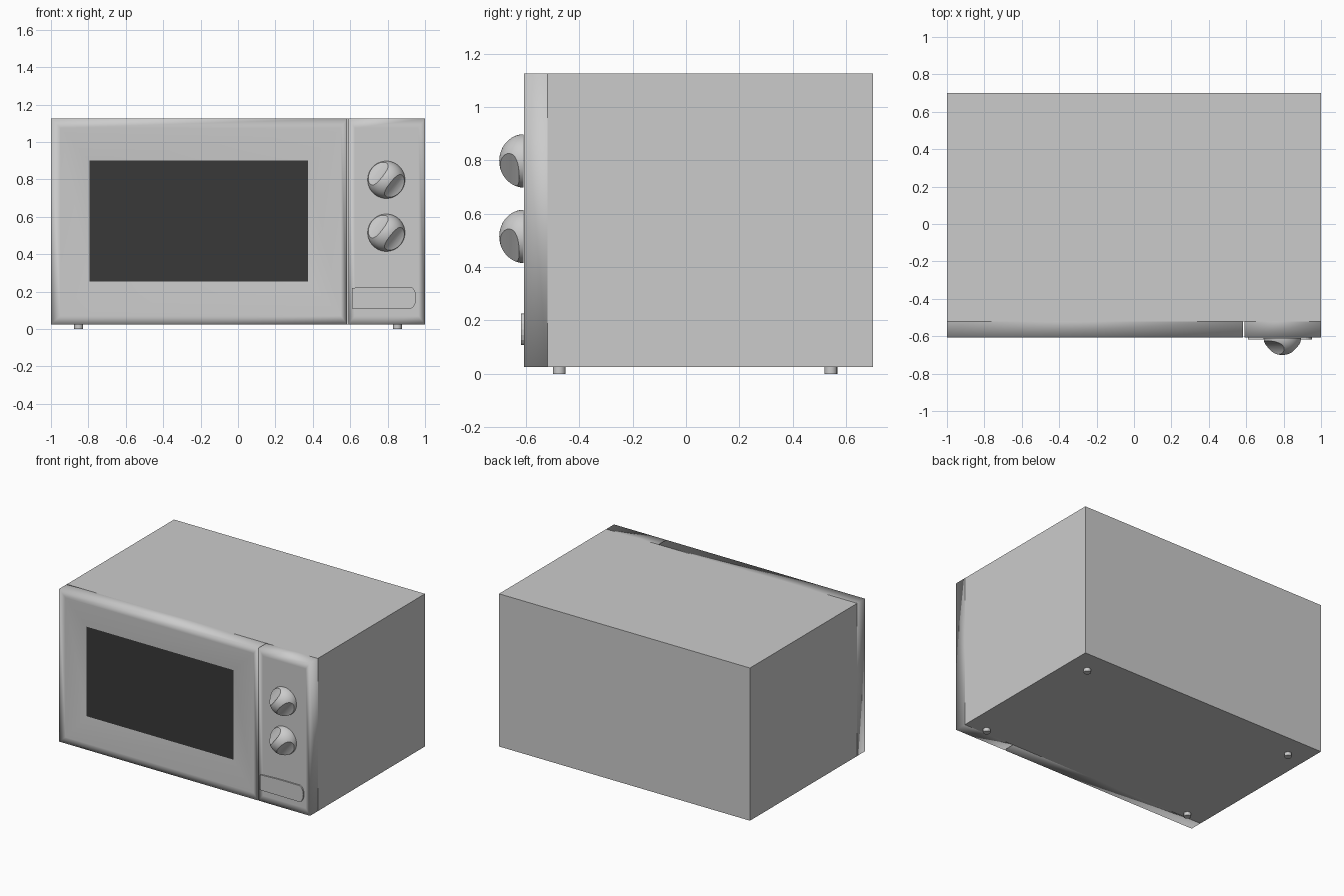
import bpy, bmesh, math
from mathutils import Matrix, Vector

if "Cube" in bpy.data.objects:
    bpy.data.objects.remove(bpy.data.objects["Cube"])


def finish(bm, name, smooth=False):
    bmesh.ops.recalc_face_normals(bm, faces=bm.faces)
    me = bpy.data.meshes.new(name)
    bm.to_mesh(me)
    bm.free()
    for p in me.polygons:
        p.use_smooth = smooth
    ob = bpy.data.objects.new(name, me)
    bpy.context.collection.objects.link(ob)
    return ob


def activate(ob):
    bpy.ops.object.select_all(action='DESELECT')
    ob.select_set(True)
    bpy.context.view_layer.objects.active = ob


def box(name, x0, x1, y0, y1, z0, z1):
    bm = bmesh.new()
    bmesh.ops.create_cube(bm, size=1)
    for v in bm.verts:
        v.co = ((x0 + x1) / 2 + v.co.x * (x1 - x0),
                (y0 + y1) / 2 + v.co.y * (y1 - y0),
                (z0 + z1) / 2 + v.co.z * (z1 - z0))
    return finish(bm, name)


def front_shell(name, rings, cap):
    """Loft rectangles (x0, x1, z0, z1, y) from back to front."""
    bm = bmesh.new()
    loops = [[bm.verts.new((x, y, z)) for x, z in
              ((x0, z0), (x1, z0), (x1, z1), (x0, z1))]
             for x0, x1, z0, z1, y in rings]
    for a, b in zip(loops, loops[1:]):
        for i in range(4):
            j = (i + 1) % 4
            bm.faces.new((a[i], a[j], b[j], b[i]))
    if cap:
        bm.faces.new(loops[-1])
    return finish(bm, name, True)


BOTTOM, TOP, SEAM, FRONT = 0.025, 1.125, -0.52, -0.608

# Cabinet
box("cabinet", -1, 1, SEAM, 0.70, BOTTOM, TOP)

# Door frame sloping gently in to the window
front_shell("door", [
    (-1, 0.583, BOTTOM, TOP, SEAM),
    (-1, 0.583, BOTTOM, TOP, FRONT),
    (-0.95, 0.55, 0.07, 1.075, FRONT),
    (-0.795, 0.375, 0.255, 0.90, FRONT + 0.02)], False)

# Dark window
window = box("window", -0.795, 0.375, FRONT + 0.02, FRONT + 0.03, 0.255, 0.90)
dark = bpy.data.materials.new("dark_glass")
dark.diffuse_color = (0.04, 0.04, 0.04, 1)
dark.use_nodes = True
dark.node_tree.nodes["Principled BSDF"].inputs["Base Color"].default_value = dark.diffuse_color
window.data.materials.append(dark)

# Control panel
front_shell("control_panel", [
    (0.59, 1, BOTTOM, TOP, SEAM),
    (0.59, 1, BOTTOM, TOP, FRONT),
    (0.625, 0.965, 0.07, 1.075, FRONT)], True)

# Door button with a bowed right end
bm = bmesh.new()
outline = [(0.61, 0.11), (0.92, 0.108)]
for i in range(1, 8):
    a = math.pi * (i / 8 - 0.5)
    outline.append((0.92 + 0.033 * math.cos(a), 0.167 + 0.058 * math.sin(a)))
outline += [(0.92, 0.226), (0.745, 0.226), (0.61, 0.22)]
face = bm.faces.new([bm.verts.new((x, FRONT + 0.01, z)) for x, z in outline])
ext = bmesh.ops.extrude_face_region(bm, geom=[face])["geom"]
bmesh.ops.translate(bm, vec=(0, -0.02, 0),
                    verts=[e for e in ext if isinstance(e, bmesh.types.BMVert)])
finish(bm, "door_button")

# Dial: dome with a scoop on each side, leaving a diagonal grip
bm = bmesh.new()
bmesh.ops.create_uvsphere(bm, u_segments=48, v_segments=24, radius=0.1)
bmesh.ops.scale(bm, vec=(1, 1, 0.92), verts=bm.verts)
cut = bmesh.ops.bisect_plane(bm, geom=bm.verts[:] + bm.edges[:] + bm.faces[:],
                             plane_co=(0, 0, 0.001), plane_no=(0, 0, 1),
                             clear_inner=True)
bmesh.ops.holes_fill(bm, edges=[e for e in bm.edges if e.is_boundary], sides=0)
dial = finish(bm, "upper_dial")

grip = math.radians(52)
for side in (-1, 1):
    bm = bmesh.new()
    bmesh.ops.create_cone(bm, cap_ends=True, segments=48, radius1=0.095,
                          radius2=0.095, depth=0.4,
                          matrix=Matrix.Rotation(math.pi / 2, 4, 'Y'))
    bmesh.ops.translate(bm, vec=(0, side * 0.119, 0.11), verts=bm.verts)
    bmesh.ops.rotate(bm, cent=(0, 0, 0), verts=bm.verts,
                     matrix=Matrix.Rotation(grip, 3, 'Z'))
    cutter = finish(bm, "dial_cutter")
    cutter.hide_render = True
    activate(dial)
    mod = dial.modifiers.new("scoop", 'BOOLEAN')
    mod.operation = 'DIFFERENCE'
    mod.solver = 'EXACT'
    mod.object = cutter
    bpy.ops.object.modifier_apply(modifier=mod.name)
    bpy.data.objects.remove(cutter)

activate(dial)
bpy.ops.object.shade_smooth_by_angle(angle=math.radians(30))
dial.rotation_euler = (math.pi / 2, 0, 0)
dial.location = (0.793, FRONT, 0.798)
lower = dial.copy()
lower.name = "lower_dial"
lower.location.z = 0.515
bpy.context.collection.objects.link(lower)

# Feet
for x in (-0.852, 0.852):
    for y, end in ((-0.475, "front"), (0.543, "back")):
        bm = bmesh.new()
        bmesh.ops.create_cone(bm, cap_ends=True, segments=16, radius1=0.024,
                              radius2=0.024, depth=0.03,
                              matrix=Matrix.Translation((x, y, 0.015)))
        foot = finish(bm, f"{end}_{'left' if x < 0 else 'right'}_foot")
        activate(foot)
        bpy.ops.object.shade_smooth_by_angle(angle=math.radians(40))
